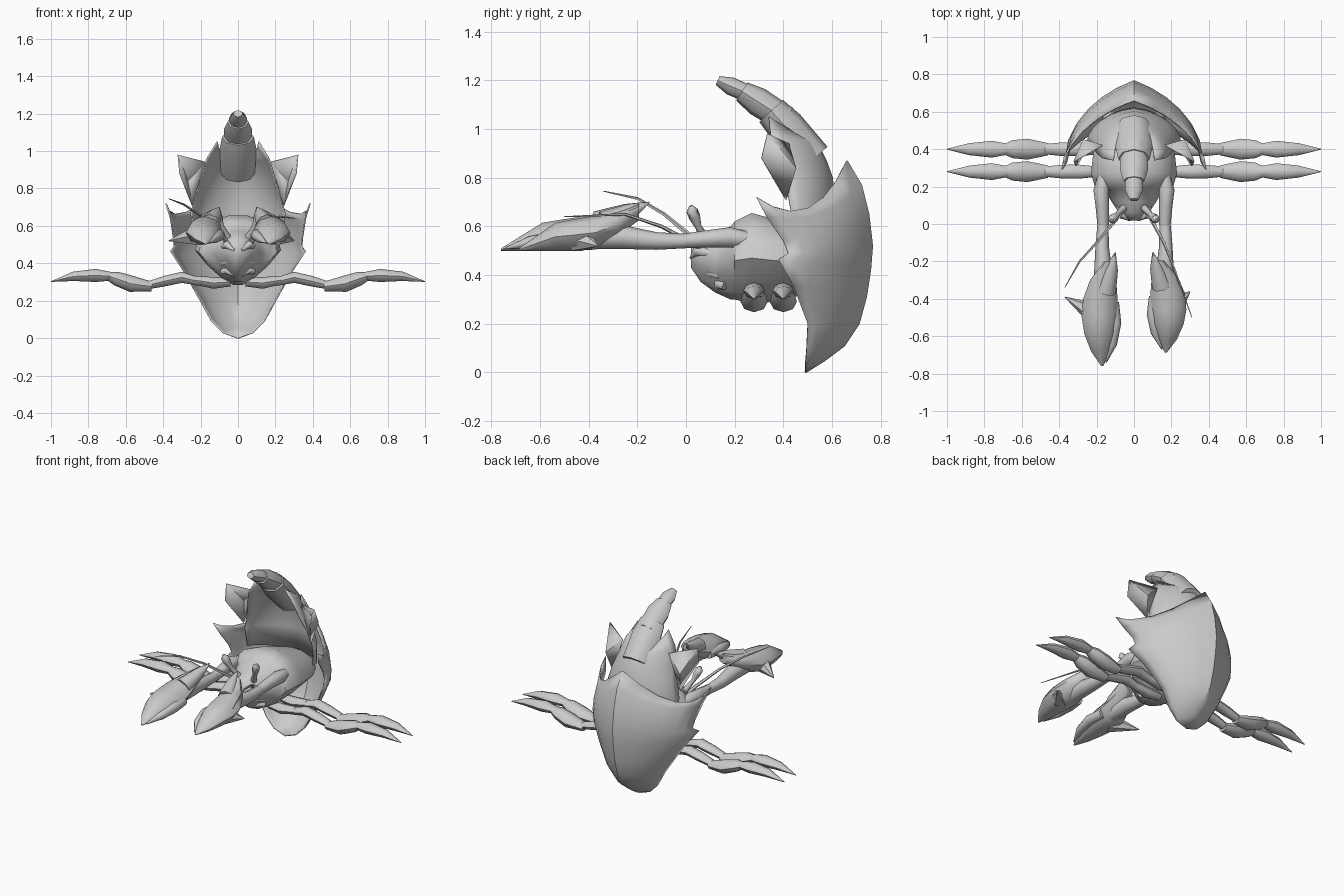
import bpy, math
from mathutils import Vector

grey = bpy.data.materials.new("shell grey")
grey.diffuse_color = (0.6, 0.6, 0.6, 1)


def make(name, verts, faces, thickness=0, angle=50):
    me = bpy.data.meshes.new(name)
    me.from_pydata([tuple(v) for v in verts], [], faces)
    me.materials.append(grey)
    ob = bpy.data.objects.new(name, me)
    bpy.context.collection.objects.link(ob)
    bpy.ops.object.select_all(action='DESELECT')
    ob.select_set(True)
    bpy.context.view_layer.objects.active = ob
    bpy.ops.object.mode_set(mode='EDIT')
    bpy.ops.mesh.select_all(action='SELECT')
    bpy.ops.mesh.remove_doubles(threshold=0.0005)
    bpy.ops.mesh.normals_make_consistent(inside=False)
    bpy.ops.object.mode_set(mode='OBJECT')
    bpy.ops.object.shade_smooth_by_angle(angle=math.radians(angle))
    if thickness:
        mod = ob.modifiers.new("thickness", 'SOLIDIFY')
        mod.thickness = thickness
        mod.offset = 0
    return ob


def loft(name, rings):
    """Skin a list of equal rings and cap both ends."""
    n = len(rings[0])
    verts = [p for r in rings for p in r]
    faces = [(i * n + j, i * n + (j + 1) % n, (i + 1) * n + (j + 1) % n, (i + 1) * n + j)
             for i in range(len(rings) - 1) for j in range(n)]
    faces += [tuple(range(n))[::-1], tuple(range(len(verts) - n, len(verts)))]
    return make(name, verts, faces)


def tube(name, pts, radii, sides=8, flat=1.0):
    """Tapered tube along points; flat scales its vertical thickness."""
    pts = [Vector(p) for p in pts]
    rings = []
    for i, p in enumerate(pts):
        d = (pts[min(i + 1, len(pts) - 1)] - pts[max(i - 1, 0)]).normalized()
        ref = Vector((0, 0, 1)) if abs(d.z) < 0.9 else Vector((0, 1, 0))
        a = d.cross(ref).normalized()
        b = a.cross(d)
        rings.append([p + radii[i] * (a * math.cos(t) + b * flat * math.sin(t))
                      for t in (2 * math.pi * k / sides for k in range(sides))])
    return loft(name, rings)


def half_shell(name, rows, keel, cols=6):
    """Open curved plate. Row: spine y, z, then edge x, y, z, then rim dip."""
    verts, faces, w = [], [], 2 * cols + 1
    for sy, sz, ex, ey, ez, dip in rows:
        for c in range(-cols, cols + 1):
            t = c / cols * math.pi / 2
            k = (1 - keel) * (1 - math.cos(t)) + keel * abs(math.sin(t))
            verts.append((ex * math.sin(t), sy + (ey - sy) * k,
                          sz + (ez - sz) * k - dip * abs(math.sin(2 * t))))
    for i in range(len(rows) - 1):
        for j in range(w - 1):
            a = i * w + j
            faces.append((a, a + 1, a + w + 1, a + w))
    return make(name, verts, faces, 0.008, 35)


# Shell: big lower plate with side spikes, narrower hood above
half_shell("lower_shell", [
    (0.66, 0.87, 0.385, 0.29, 0.72, 0.13), (0.72, 0.77, 0.36, 0.33, 0.64, 0.06),
    (0.75, 0.65, 0.345, 0.40, 0.54, 0.02), (0.765, 0.52, 0.34, 0.42, 0.49, 0),
    (0.757, 0.42, 0.36, 0.38, 0.465, 0), (0.74, 0.31, 0.29, 0.44, 0.36, 0),
    (0.71, 0.20, 0.20, 0.50, 0.20, 0), (0.65, 0.11, 0.14, 0.495, 0.09, 0),
    (0.57, 0.05, 0.08, 0.49, 0.03, 0), (0.49, 0.0, 0.0, 0.49, 0.0, 0)], 0.35)
half_shell("upper_shell", [
    (0.515, 0.98, 0.11, 0.34, 1.05, 0.02), (0.54, 0.94, 0.165, 0.35, 0.96, 0),
    (0.575, 0.87, 0.19, 0.37, 0.88, 0), (0.60, 0.80, 0.22, 0.41, 0.78, 0),
    (0.615, 0.67, 0.25, 0.43, 0.67, 0), (0.62, 0.52, 0.24, 0.44, 0.55, 0)], 0.15)

# Shell tip: overlapping tapered segments curling forward
for i, (p, q, r0, r1) in enumerate([
        ((0, 0.53, 0.88), (0, 0.35, 1.075), 0.09, 0.085),
        ((0, 0.41, 1.04), (0, 0.23, 1.155), 0.072, 0.056),
        ((0, 0.28, 1.135), (0, 0.13, 1.20), 0.046, 0.025)]):
    mid = [a + (b - a) * 0.65 for a, b in zip(p, q)]
    tube(f"shell_tip_{i}", [p, mid, q], [r0, (r0 + r1) / 2 + 0.012, r1], 8, 0.78)

# Body: arched above, narrowing to a keel below
rings = []
for y, zc, hw, hh in [(0.02, 0.47, 0.03, 0.04), (0.06, 0.46, 0.08, 0.09),
                      (0.12, 0.45, 0.12, 0.125), (0.185, 0.45, 0.16, 0.155),
                      (0.20, 0.46, 0.21, 0.165), (0.27, 0.47, 0.23, 0.19),
                      (0.36, 0.46, 0.22, 0.175), (0.50, 0.45, 0.20, 0.13),
                      (0.60, 0.45, 0.15, 0.09)]:
    ring = []
    for k in range(14):
        t = 2 * math.pi * k / 14
        s = math.sin(t)
        ring.append((hw * math.cos(t) * (1 + 0.5 * min(s, 0)), y, zc + hh * s))
    rings.append(ring)
loft("body", rings)

for side, label in ((1, "right"), (-1, "left")):
    # Leaf-like spike beside the upper shell
    spike = [(0.17, 0.42, 0.94), (0.32, 0.335, 0.98), (0.27, 0.45, 0.84),
             (0.31, 0.31, 0.88), (0.245, 0.41, 0.71)]
    make(f"{label}_shell_spike", [(side * x, y, z) for x, y, z in spike],
         [(0, 2, 1), (1, 2, 3), (2, 4, 3), (0, 4, 2)], 0.008, 35)

    # Walking legs, four tapered segments each
    for y, pos in ((0.28, "front"), (0.40, "rear")):
        segs = [([(0.04, 0.30), (0.13, 0.295), (0.23, 0.31)], [0.03, 0.04, 0.03]),
                ([(0.20, 0.30), (0.30, 0.325), (0.39, 0.305), (0.49, 0.28)],
                 [0.028, 0.038, 0.036, 0.026]),
                ([(0.46, 0.275), (0.57, 0.29), (0.65, 0.318), (0.69, 0.33)],
                 [0.033, 0.056, 0.048, 0.03]),
                ([(0.67, 0.33), (0.76, 0.335), (0.88, 0.33), (1.0, 0.302)],
                 [0.028, 0.045, 0.032, 0.002])]
        for i, (path, rad) in enumerate(segs):
            tube(f"{label}_{pos}_leg_{i}", [(side * x, y, z) for x, z in path], rad, 8, 0.78)

    # Claw arm
    tube(f"{label}_arm_upper", [(side * 0.16, 0.27, 0.545), (side * 0.175, 0.18, 0.555),
                                (side * 0.17, 0.10, 0.55), (side * 0.165, -0.01, 0.54)],
         [0.03, 0.042, 0.036, 0.03])
    tube(f"{label}_arm_lower", [(side * 0.165, 0.03, 0.54), (side * 0.17, -0.12, 0.54),
                                (side * 0.165, -0.25, 0.555), (side * 0.165, -0.39, 0.56)],
         [0.028, 0.036, 0.048, 0.053])

    # Claw: broad palm, inner finger, rear spike and outer thorn
    k = 1.0 if side < 0 else 0.88

    def claw(x, y, z):
        return (side * x, -0.15 + (y + 0.15) * k, z)

    rings = []
    for y, xc, lo, hi, hw in [(-0.20, 0.13, 0.625, 0.69, 0.03), (-0.30, 0.165, 0.56, 0.66, 0.07),
                              (-0.40, 0.18, 0.505, 0.645, 0.092), (-0.50, 0.185, 0.50, 0.63, 0.095),
                              (-0.59, 0.185, 0.50, 0.615, 0.08), (-0.68, 0.18, 0.50, 0.56, 0.05),
                              (-0.76, 0.17, 0.50, 0.51, 0.006)]:
        rings.append([claw(xc + hw * math.cos(t), y, (lo + hi) / 2 + (hi - lo) / 2 * math.sin(t))
                      for t in (2 * math.pi * j / 8 for j in range(8))])
    loft(f"{label}_claw", rings)
    tube(f"{label}_claw_finger", [claw(0.11, -0.42, 0.55), claw(0.10, -0.53, 0.55),
                                  claw(0.115, -0.64, 0.535), claw(0.15, -0.74, 0.51)],
         [0.03, 0.032, 0.025, 0.004])
    tube(f"{label}_claw_spike", [claw(0.15, -0.36, 0.61), claw(0.12, -0.24, 0.66),
                                 claw(0.10, -0.15, 0.70)], [0.055, 0.035, 0.002])
    tube(f"{label}_claw_thorn", [claw(0.21, -0.48, 0.55),
                                 claw(0.37 if side < 0 else 0.30, -0.39, 0.52)], [0.06, 0.002], 6)

    # Eye stalk with bulb
    tube(f"{label}_eye_stalk", [(side * 0.05, 0.09, 0.53), (side * 0.09, 0.05, 0.60),
                                (side * 0.105, 0.035, 0.64), (side * 0.115, 0.025, 0.665),
                                (side * 0.12, 0.02, 0.685)], [0.02, 0.014, 0.024, 0.024, 0.008])

    # Mouthparts hugging the head
    for i in range(4):
        z = 0.50 - 0.045 * i
        tube(f"{label}_mouthpart_{i}", [(side * 0.08, 0.10 + 0.02 * i, z - 0.01),
                                        (side * 0.06, 0.045 + 0.03 * i, z),
                                        (side * 0.02, 0.02 + 0.035 * i, z - 0.03)],
             [0.018, 0.022, 0.006])

# Antennae
tube("right_antenna", [(0.05, 0.08, 0.50), (0.09, 0.03, 0.53), (0.16, -0.10, 0.60),
                       (0.22, -0.25, 0.65), (0.31, -0.50, 0.64)],
     [0.014, 0.011, 0.008, 0.006, 0.002], 5)
tube("left_antenna", [(-0.05, 0.08, 0.50), (-0.09, 0.03, 0.55), (-0.19, -0.09, 0.65),
                      (-0.29, -0.20, 0.715), (-0.37, -0.34, 0.745)],
     [0.014, 0.011, 0.008, 0.006, 0.002], 5)
